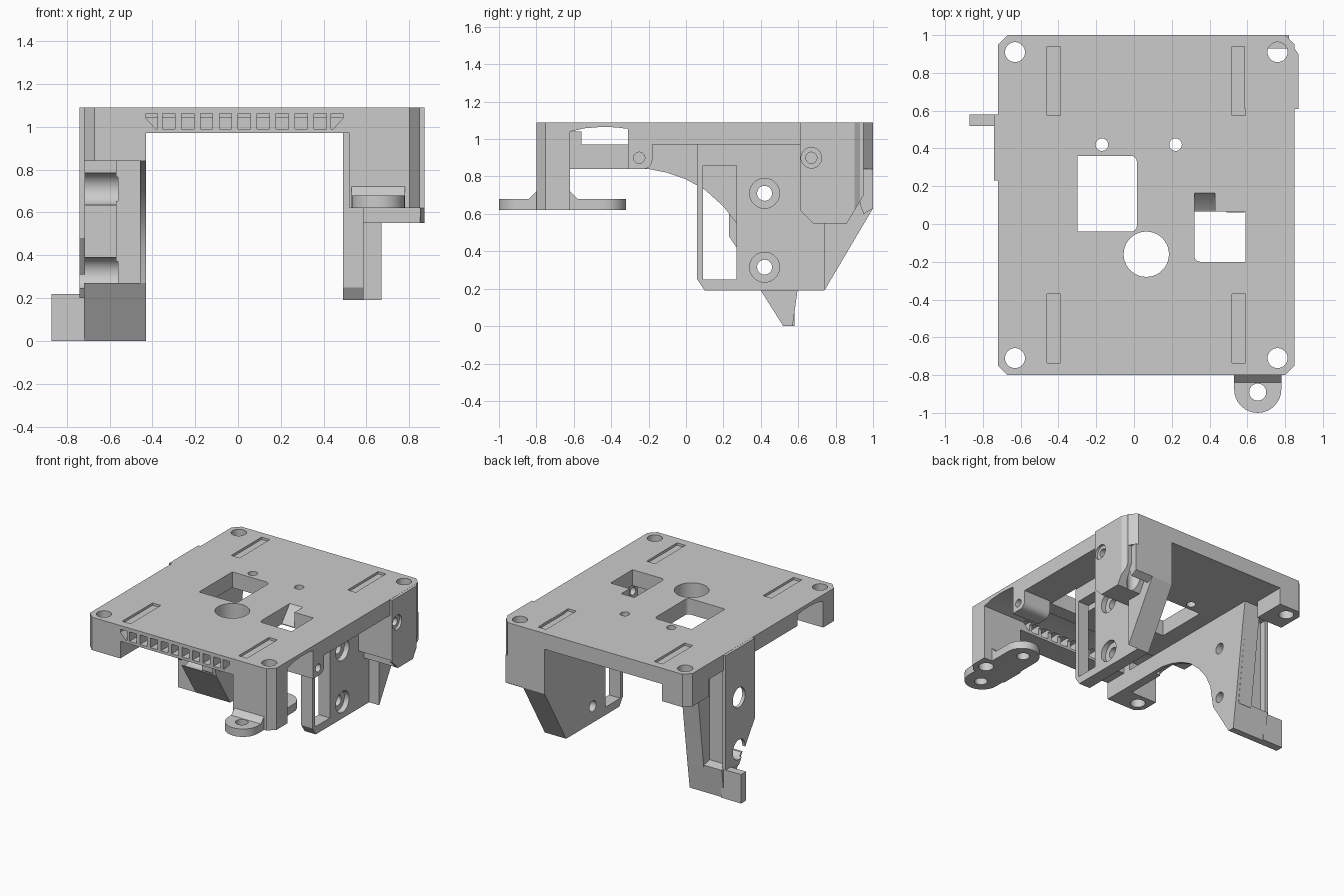
import bpy, bmesh, math

cube = bpy.data.objects.get("Cube")
if cube:
    bpy.data.objects.remove(cube, do_unlink=True)

grey = bpy.data.materials.new("plain grey")
grey.use_nodes = True
colour = (0.6, 0.6, 0.6, 1)
grey.diffuse_color = colour
grey.node_tree.nodes["Principled BSDF"].inputs["Base Color"].default_value = colour

ORDER = {"x": lambda u, v, w: (w, u, v),
         "y": lambda u, v, w: (u, w, v),
         "z": lambda u, v, w: (u, v, w)}


def prism(name, points, axis, low, high):
    """Extrude a 2D outline along an axis."""
    bm = bmesh.new()
    place = ORDER[axis]
    ends = [[bm.verts.new(place(u, v, w)) for u, v in points] for w in (low, high)]
    bm.faces.new(ends[0])
    bm.faces.new(ends[1])
    n = len(points)
    for i in range(n):
        j = (i + 1) % n
        bm.faces.new((ends[0][i], ends[0][j], ends[1][j], ends[1][i]))
    bmesh.ops.recalc_face_normals(bm, faces=bm.faces)
    mesh = bpy.data.meshes.new(name)
    bm.to_mesh(mesh)
    bm.free()
    mesh.materials.append(grey)
    ob = bpy.data.objects.new(name, mesh)
    bpy.context.collection.objects.link(ob)
    return ob


def box(name, x, y, z):
    return prism(name, [(x[0], y[0]), (x[1], y[0]), (x[1], y[1]), (x[0], y[1])], "z", *z)


def arc(cu, cv, r, start, end, n):
    return [(cu + r * math.cos(math.radians(start + (end - start) * i / n)),
             cv + r * math.sin(math.radians(start + (end - start) * i / n)))
            for i in range(n + 1)]


def rod(name, u, v, r, axis, low, high):
    return prism(name, arc(u, v, r, 0, 360, 40)[:-1], axis, low, high)


helpers = []


def carve(target, cutters):
    for c in cutters:
        c.hide_render = True
        if c not in helpers:
            helpers.append(c)
        mod = target.modifiers.new("cut", "BOOLEAN")
        mod.operation, mod.solver, mod.object = "DIFFERENCE", "EXACT", c


L, R, F, B, TOP, RIM = -0.72, 0.85, -0.8, 1.0, 1.09, 0.97
CH = 0.05

# Thick top plate with a cross channel behind the vents
plate = prism("top_plate", [(L + CH, F), (R - CH, F), (R, F + CH), (R, B - CH), (R - CH, B),
                            (L + CH, B), (L, B - CH), (L, F + CH)], "z", RIM, TOP)
corner_holes = [rod("corner_hole", x, y, 0.053, "z", -0.1, 1.2)
                for x in (-0.63, 0.76) for y in (-0.71, 0.91)]
cuts = corner_holes + [
    prism("square_window", [(-0.3, 0.36), (-0.3, -0.04)] + arc(-0.015, -0.01, 0.03, 270, 360, 6)
          + arc(-0.015, 0.33, 0.03, 0, 90, 6), "z", 0.88, 1.2),
    prism("rear_window", [(0.59, 0.065), (0.32, 0.065)] + arc(0.35, -0.17, 0.03, 180, 270, 6)
          + [(0.59, -0.2)], "z", 0.88, 1.2),
    prism("sloping_notch", [(0.05, 1.2), (0.05, 0.97), (0.075, 0.98), (0.165, TOP), (0.165, 1.2)],
          "x", 0.32, 0.43),
    rod("round_window", 0.065, -0.16, 0.12, "z", 0.88, 1.2),
    prism("cross_channel", [(-0.62, 0.86), (-0.31, 0.86), (-0.31, 1.055), (-0.38, 1.063),
                            (-0.45, 1.065), (-0.54, 1.058), (-0.62, 1.04)], "x", -1, 1)]
cuts += [rod("screw_hole", x, 0.42, 0.033, "z", 0.88, 1.2) for x in (-0.17, 0.22)]
cuts += [box("slot", (x, x + 0.07), (y, y + 0.365), (1.072, 1.2))
         for x in (-0.46, 0.52) for y in (-0.735, 0.575)]

# Row of front vents, triangular at both ends
for i in range(1, 10):
    x = 0.03 + (i - 5) * 0.0885
    cuts.append(box("vent", (x - 0.029, x + 0.029), (-0.9, -0.6), (0.99, 1.062)))
for tip, side in ((-0.43, 1), (0.49, -1)):
    cuts.append(prism("end_vent", [(tip, 1.062), (tip + side * 0.055, 1.062),
                                   (tip + side * 0.055, 0.99), (tip + side * 0.045, 0.99),
                                   (tip, 1.04)], "y", -0.9, -0.6))
carve(plate, cuts)

# Corner posts
post = prism("front_right_post", [(L + CH, F), (-0.43, F), (-0.43, -0.62), (L, -0.62),
                                  (L, F + CH)], "z", 0.84, RIM)
carve(post, corner_holes)
box("right_inner_rail", (-0.5, -0.43), (-0.62, -0.31), (0.84, RIM))
box("right_rail_tab", (-0.5, -0.43), (-0.62, -0.56), (RIM, 1.04))
post = prism("back_right_post", [(L, 0.75), (-0.5, 0.75), (-0.5, B), (L + CH, B),
                                 (L, B - CH)], "z", 0.84, RIM)
carve(post, corner_holes)
post = prism("front_left_post", [(0.52, F), (R - CH, F), (R, F + CH), (R, -0.62),
                                 (0.52, -0.62)], "z", 0.62, RIM)
carve(post, corner_holes)

# Mounting foot under the front left post
foot = prism("mounting_foot", arc(0.655, -0.875, 0.125, 180, 360, 16)
             + arc(0.655, -0.445, 0.125, 0, 180, 16), "z", 0.62, 0.68)
carve(foot, corner_holes + [rod("foot_hole", 0.655, y, 0.045, "z", 0.5, 0.8)
                            for y in (-0.89, -0.43)])
gusset = prism("foot_gusset", [(-0.84, 0.67), (-0.84, 0.68), (-0.8, 0.72), (-0.62, 0.72),
                               (-0.58, 0.68), (-0.58, 0.67)], "x", 0.53, 0.78)
carve(gusset, corner_holes)

# Left side boss
boss = prism("left_side_boss", [(-0.31, RIM), (-0.31, 0.84)]
             + arc(-0.23, 0.89, 0.05, 270, 360, 8) + [(-0.18, RIM)], "x", 0.62, R)
carve(boss, [rod("boss_hole", -0.25, 0.9, 0.03, "x", 0.4, 1)])

# Left leg: windowed plate, thick sloping flange behind it and a corner block
bolts = [rod("bolt_hole", 0.42, z, 0.04, "x", -1, 1) for z in (0.315, 0.71)]
leg = prism("left_leg", [(0.06, RIM), (0.06, 0.25), (0.1, 0.19), (0.74, 0.19), (0.74, RIM)],
            "x", 0.49, 0.585)
carve(leg, bolts + [box("leg_window", (0.4, 0.7), (0.09, 0.27), (0.25, 0.86))]
      + [rod("counterbore", 0.42, z, 0.08, "x", 0.545, 0.8) for z in (0.315, 0.71)])
prism("left_leg_flange", [(0.74, 0.19), (1, 0.63), (1, RIM), (0.74, RIM)], "x", 0.49, 0.67)
prism("left_back_web", [(0.93, 0.84), (0.93, 0.65), (0.95, 0.6), (1, 0.63), (1, 0.84)],
      "x", 0.66, 0.82)
block = prism("left_corner_block", [(0.585, 0.61), (0.87, 0.61), (0.87, 0.9), (R, 0.93),
                                    (R, B - CH), (R - CH, B), (0.585, B)], "z", 0.55, TOP - 0.001)
carve(block, corner_holes + [
    prism("block_slope", [(0.86, 0.5), (0.86, 0.55), (0.95, 0.7), (0.95, 0.84), (1.1, 0.84),
                          (1.1, 0.5)], "x", 0.5, 1),
    prism("block_bevel", [(0.6, 0.5), (0.6, 0.63), (0.68, 0.55), (0.68, 0.5)], "x", 0.84, 1),
    box("block_step", (0.5, R), (0.5, 0.68), (0.5, 0.63)),
    rod("block_recess", 0.67, 0.9, 0.055, "x", 0.85, 1),
    rod("block_hole", 0.67, 0.9, 0.03, "x", 0.5, 1)])

# Right leg: arched inner plate, body with open counterbores, thin outer wall
arch = [(-0.2, 0.84), (-0.1, 0.82), (0, 0.785), (0.1, 0.73), (0.2, 0.64), (0.27, 0.55)]
inner = prism("right_leg_arch", [(0.7, RIM), (-0.31, RIM), (-0.31, 0.84)] + arch
              + [(0.32, 0.45), (0.35, 0.27), (0.6, 0.22), (0.68, 0.84)], "x", -0.457, -0.43)
carve(inner, bolts)
bores = [rod("right_counterbore", 0.42, z, 0.075, "x", -0.8, -0.56) for z in (0.315, 0.71)]
carve(box("right_leg_body", (-0.73, -0.56), (0.42, 0.53), (0.2, RIM)), bores)
spine = prism("right_leg_spine", [(0.37, 0.27), (0.42, 0.2), (0.6, 0.2), (0.68, 0.84), (0.7, RIM),
                                  (0.37, RIM)], "x", -0.57, -0.455)
carve(spine, bores + bolts)
wall = prism("right_leg_outer_wall", [(0.23, TOP - 0.001), (0.23, 0.48), (0.42, 0.2), (0.58, 0.2),
                                      (0.58, TOP - 0.001)], "x", -0.74, -0.715)
carve(wall, bores)
foot = prism("right_leg_foot", [(0.35, 0.27), (0.52, 0), (0.57, 0), (0.6, 0.22)], "x", L, -0.43)
carve(foot, bores)
box("right_foot_tab", (-0.87, -0.7), (0.52, 0.58), (0, 0.22))

# Apply the cuts, remove the cutters and shade
bpy.context.view_layer.update()
graph = bpy.context.evaluated_depsgraph_get()
parts = [o for o in bpy.context.collection.objects if o.type == "MESH" and o not in helpers]
done = [(o, bpy.data.meshes.new_from_object(o.evaluated_get(graph))) for o in parts]
for o, mesh in done:
    o.modifiers.clear()
    o.data = mesh
for c in helpers:
    bpy.data.objects.remove(c, do_unlink=True)
bpy.ops.object.select_all(action="DESELECT")
for o in parts:
    o.select_set(True)
bpy.context.view_layer.objects.active = plate
bpy.ops.object.shade_smooth_by_angle(angle=math.radians(30))
